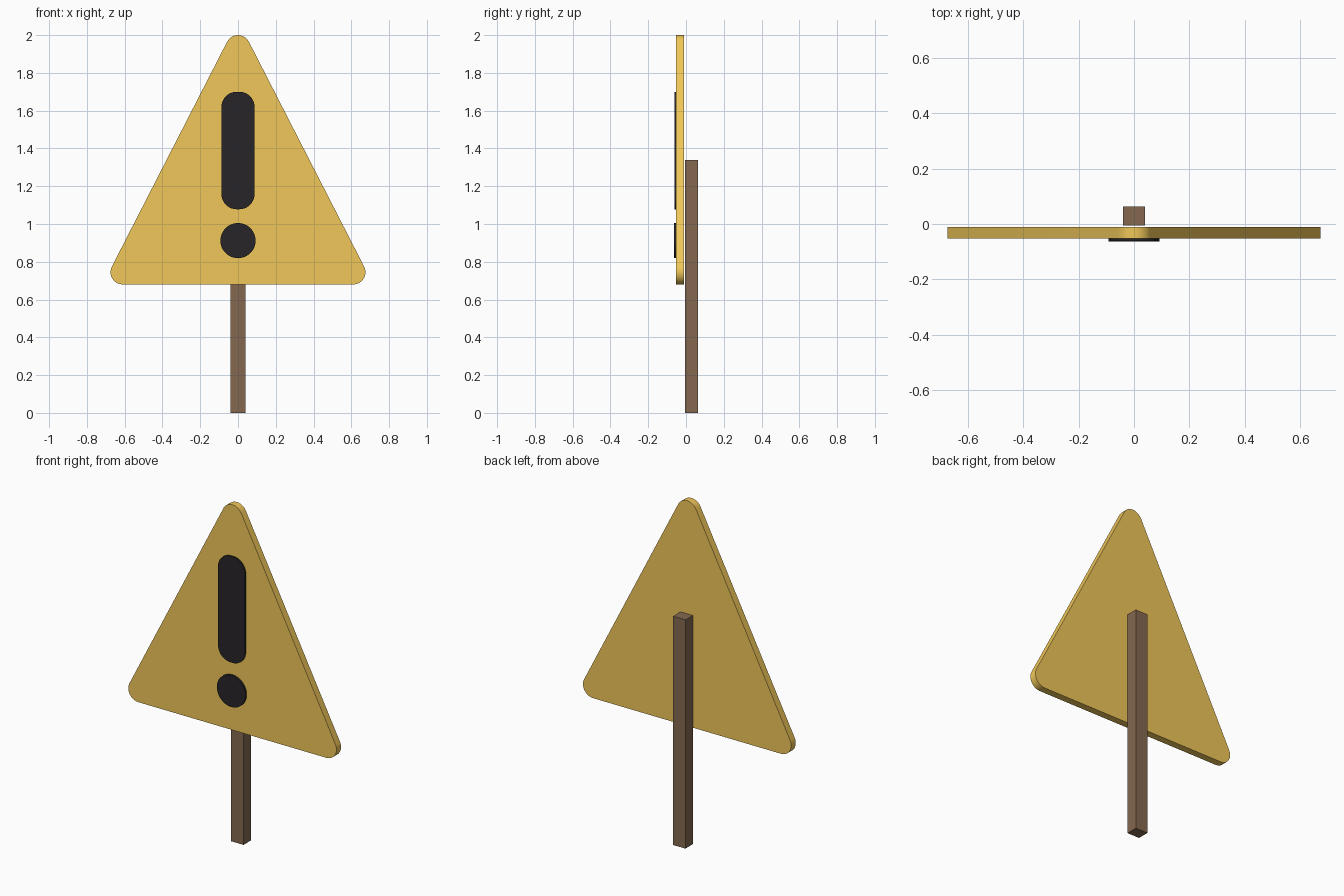
import bpy, bmesh
from math import atan2, cos, sin, pi

if "Cube" in bpy.data.objects:
    bpy.data.objects.remove(bpy.data.objects["Cube"])


def material(name, rgb):
    m = bpy.data.materials.new(name)
    m.diffuse_color = (*rgb, 1)
    m.use_nodes = True
    m.node_tree.nodes["Principled BSDF"].inputs["Base Color"].default_value = m.diffuse_color
    return m


def rounded_outline(centres, r, steps=10):
    """Outline of circles of radius r hulled around counter-clockwise centres."""
    if len(centres) == 1:
        cx, cz = centres[0]
        return [(cx + r * cos(2 * pi * i / 48), cz + r * sin(2 * pi * i / 48)) for i in range(48)]
    pts, n = [], len(centres)
    for i, (cx, cz) in enumerate(centres):
        px, pz = centres[i - 1]
        nx, nz = centres[(i + 1) % n]
        a0 = atan2(cz - pz, cx - px) - pi / 2
        a1 = atan2(nz - cz, nx - cx) - pi / 2
        turn = (a1 - a0) % (2 * pi)
        for k in range(steps + 1):
            a = a0 + turn * k / steps
            pts.append((cx + r * cos(a), cz + r * sin(a)))
    return pts


def plate(name, outline, y0, y1, mat):
    """Extrude an x-z outline from y0 (front) to y1 (back)."""
    bm = bmesh.new()
    face = bm.faces.new([bm.verts.new((x, y0, z)) for x, z in outline])
    ext = bmesh.ops.extrude_face_region(bm, geom=[face])
    moved = [v for v in ext["geom"] if isinstance(v, bmesh.types.BMVert)]
    bmesh.ops.translate(bm, verts=moved, vec=(0, y1 - y0, 0))
    bmesh.ops.recalc_face_normals(bm, faces=bm.faces)
    me = bpy.data.meshes.new(name)
    bm.to_mesh(me)
    bm.free()
    me.materials.append(mat)
    ob = bpy.data.objects.new(name, me)
    bpy.context.collection.objects.link(ob)
    bpy.context.view_layer.objects.active = ob
    bpy.ops.object.select_all(action='DESELECT')
    ob.select_set(True)
    bpy.ops.object.shade_smooth_by_angle(angle=pi / 6)
    return ob


yellow = material("sign_yellow", (0.87, 0.57, 0.10))
black = material("mark_black", (0.02, 0.018, 0.02))
brown = material("post_brown", (0.23, 0.14, 0.08))

# Triangular board with rounded corners
plate("sign_board", rounded_outline([(-0.61, 0.745), (0.61, 0.745), (0, 1.935)], 0.065),
      -0.052, -0.01, yellow)

# Warning mark: rounded bar and round dot
r, w = 0.08, 0.0075
plate("mark_bar", rounded_outline([(-w, 1.158), (w, 1.158), (w, 1.62), (-w, 1.62)], r),
      -0.06, -0.05, black)
plate("mark_dot", rounded_outline([(0, 0.912)], 0.093), -0.063, -0.05, black)

# Square wooden post behind the board
plate("post", [(-0.04, 0), (0.04, 0), (0.04, 1.34), (-0.04, 1.34)], -0.006, 0.063, brown)
